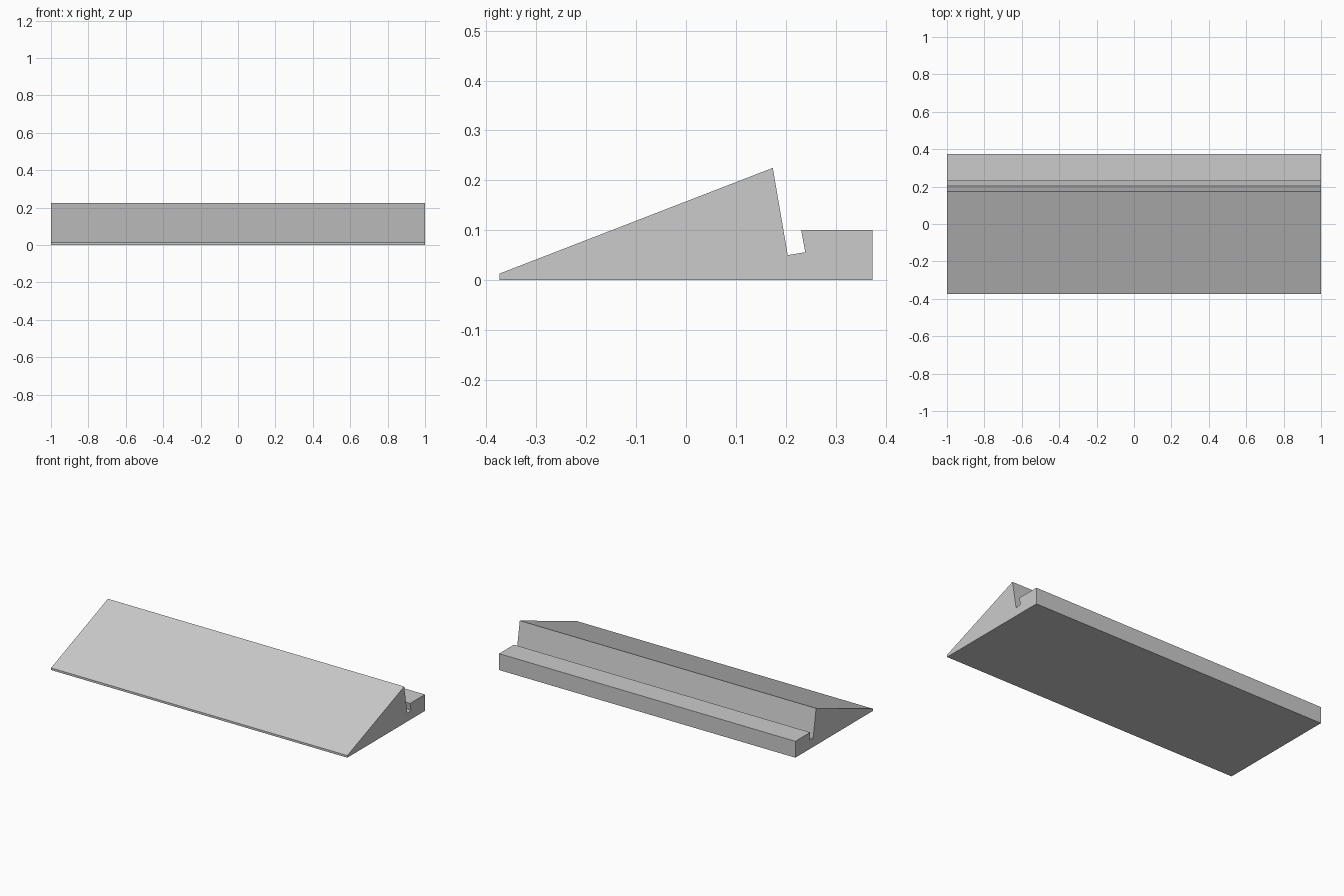
import bpy
import bmesh

if "Cube" in bpy.data.objects:
    bpy.data.objects.remove(bpy.data.objects["Cube"])

# One neutral grey for the whole stand
grey = bpy.data.materials.new("light grey")
grey.diffuse_color = (0.6, 0.6, 0.6, 1.0)
grey.use_nodes = True
grey.node_tree.nodes["Principled BSDF"].inputs["Base Color"].default_value = grey.diffuse_color

# Side profile (y, z): sloped front, tilted slot, flat rear ledge
profile = [
    (-0.374, 0.0), (0.374, 0.0),
    (0.374, 0.1), (0.231, 0.1),        # rear ledge
    (0.239, 0.056), (0.204, 0.05),     # tilted slot
    (0.174, 0.225), (-0.374, 0.013),   # ridge and front lip
]

# Extrude the profile along x
bm = bmesh.new()
end = bm.faces.new([bm.verts.new((-1, y, z)) for y, z in profile])
result = bmesh.ops.extrude_face_region(bm, geom=[end], use_keep_orig=True)
moved = [v for v in result["geom"] if isinstance(v, bmesh.types.BMVert)]
bmesh.ops.translate(bm, vec=(2, 0, 0), verts=moved)
bmesh.ops.recalc_face_normals(bm, faces=bm.faces[:])

mesh = bpy.data.meshes.new("slotted_wedge_stand")
bm.to_mesh(mesh)
bm.free()
mesh.materials.append(grey)
stand = bpy.data.objects.new("slotted_wedge_stand", mesh)
bpy.context.collection.objects.link(stand)
